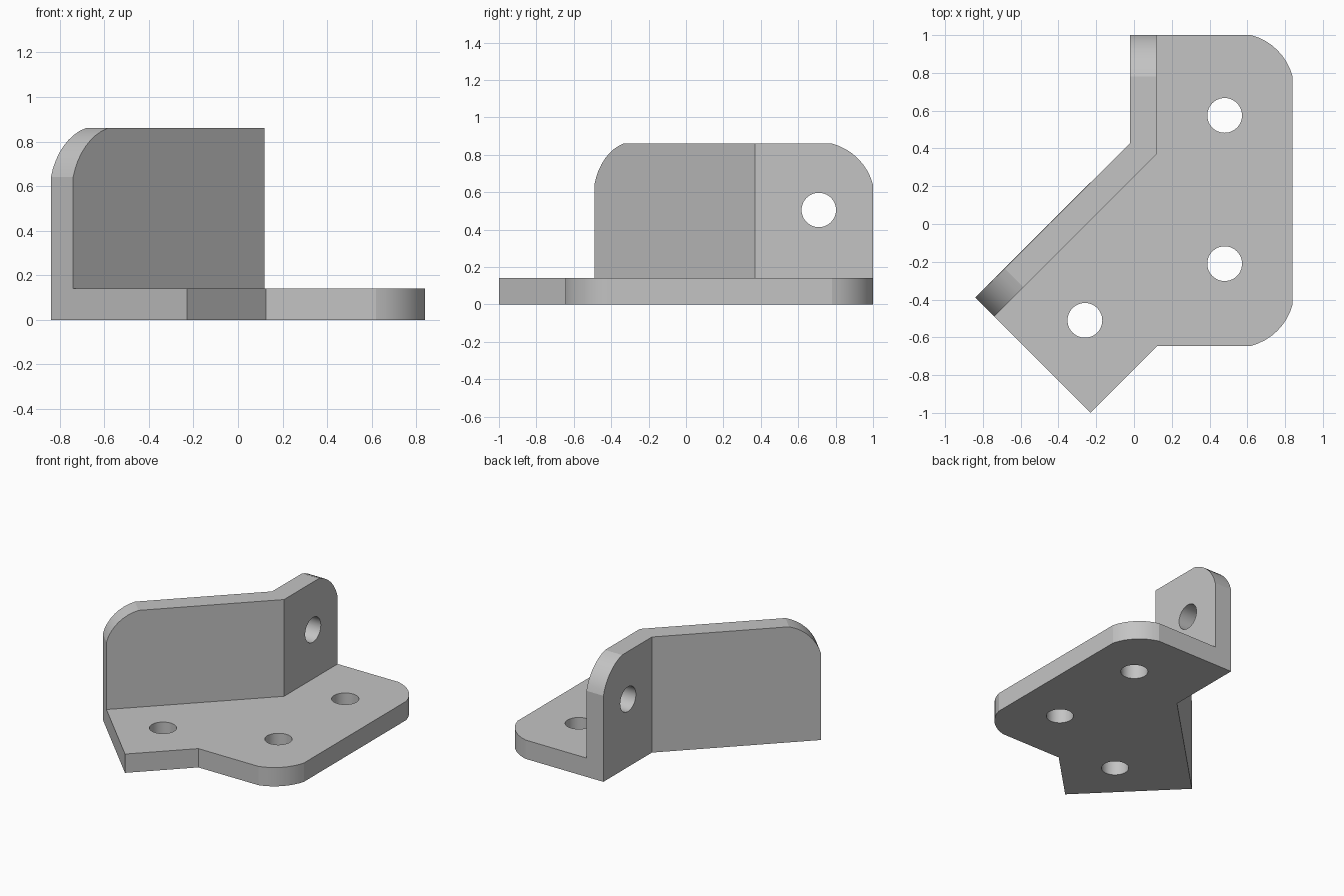
import bpy, bmesh, math
from mathutils import Vector, Matrix

if "Cube" in bpy.data.objects:
    bpy.data.objects.remove(bpy.data.objects["Cube"], do_unlink=True)

BASE_H, WALL_H = 0.14, 0.86      # plate thickness and full height
CUT = 0.22                       # size of each rounded corner
HOLE_R = 0.092

metal = bpy.data.materials.new("light grey metal")
metal.use_nodes = True
GREY = (0.55, 0.55, 0.55, 1)
metal.diffuse_color = GREY
metal.node_tree.nodes["Principled BSDF"].inputs["Base Color"].default_value = GREY


def arc(a, b, sagitta=0.042, steps=8):
    """Shallow arc from a to b that bulges to the left of the direction of travel."""
    a, b = Vector(a), Vector(b)
    half = (b - a).length / 2
    out = Vector((-(b - a).y, (b - a).x)).normalized()
    radius = (half * half + sagitta * sagitta) / (2 * sagitta)
    centre = (a + b) / 2 - out * (radius - sagitta)
    sweep = math.asin(half / radius)
    along = (b - a).normalized()
    angles = [sweep * (2 * i / steps - 1) for i in range(steps + 1)]
    return [centre + along * radius * math.sin(t) + out * radius * math.cos(t)
            for t in angles]


def prism(name, outline, low, high, matrix=Matrix()):
    """Extrude a flat outline along its local z axis."""
    bm = bmesh.new()
    face = bm.faces.new([bm.verts.new((p[0], p[1], low)) for p in outline])
    ext = bmesh.ops.extrude_face_region(bm, geom=[face])
    top = [v for v in ext["geom"] if isinstance(v, bmesh.types.BMVert)]
    bmesh.ops.translate(bm, verts=top, vec=(0, 0, high - low))
    bm.transform(matrix)
    bmesh.ops.recalc_face_normals(bm, faces=bm.faces)
    mesh = bpy.data.meshes.new(name)
    bm.to_mesh(mesh)
    bm.free()
    mesh.materials.append(metal)
    obj = bpy.data.objects.new(name, mesh)
    bpy.context.collection.objects.link(obj)
    return obj


def frame(origin, x_axis, y_axis):
    """Matrix placing local x and y along the given directions."""
    x, y = Vector(x_axis).normalized(), Vector(y_axis).normalized()
    m = Matrix((x, y, x.cross(y))).transposed().to_4x4()
    m.translation = origin
    return m


def carve(cutter):
    """Subtract a cutter from the bracket and discard it."""
    cutter.hide_render = True
    mod = bracket.modifiers.new("cut", 'BOOLEAN')
    mod.operation, mod.solver, mod.object = 'DIFFERENCE', 'EXACT', cutter
    bpy.ops.object.modifier_apply(modifier=mod.name)
    bpy.data.objects.remove(cutter, do_unlink=True)


circle = [(HOLE_R * math.cos(math.tau * i / 48), HOLE_R * math.sin(math.tau * i / 48))
          for i in range(48)]

# Full-height block with the footprint of the base plate
footprint = [(-0.02, 1)]
footprint += arc((0.84 - CUT, 1), (0.84, 1 - CUT))
footprint += arc((0.84, CUT - 0.645), (0.84 - CUT, -0.645))
footprint += [(0.125, -0.645), (-0.23, -1), (-0.84, -0.39), (-0.02, 0.43)]
bracket = prism("angled_bracket", footprint, 0, WALL_H)
bpy.context.view_layer.objects.active = bracket
bracket.select_set(True)

# Clear the space above the plate, leaving the two walls
clearance = [(0.12, 0.37), (0.12, 1.5), (1.5, 1.5), (1.5, -1.63), (-1.88, -1.63)]
carve(prism("clearance_cutter", clearance, BASE_H, 1.5))

# Rounded upper corner at the free end of each wall
corner = arc((-CUT, WALL_H), (0, WALL_H - CUT))
corner += [(0.2, WALL_H - CUT), (0.2, 1.1), (-CUT, 1.1)]
for end, outward in (((0.05, 1, 0), (0, 1, 0)), ((-0.79, -0.44, 0), (-1, -1, 0))):
    carve(prism("corner_cutter", corner, -0.2, 0.2, frame(end, outward, (0, 0, 1))))

# Bolt holes through the plate
for x, y in ((0.48, 0.575), (0.48, -0.21), (-0.26, -0.51)):
    carve(prism("plate_hole_cutter", circle, -0.1, 0.3, Matrix.Translation((x, y, 0))))

# Bolt holes through the walls
for spot, along in (((0.05, 0.71, 0.505), (0, 1, 0)), ((-0.485, -0.135, 0.505), (1, 1, 0))):
    carve(prism("wall_hole_cutter", circle, -0.2, 0.2, frame(spot, along, (0, 0, 1))))

bpy.ops.object.shade_smooth_by_angle(angle=math.radians(12))
